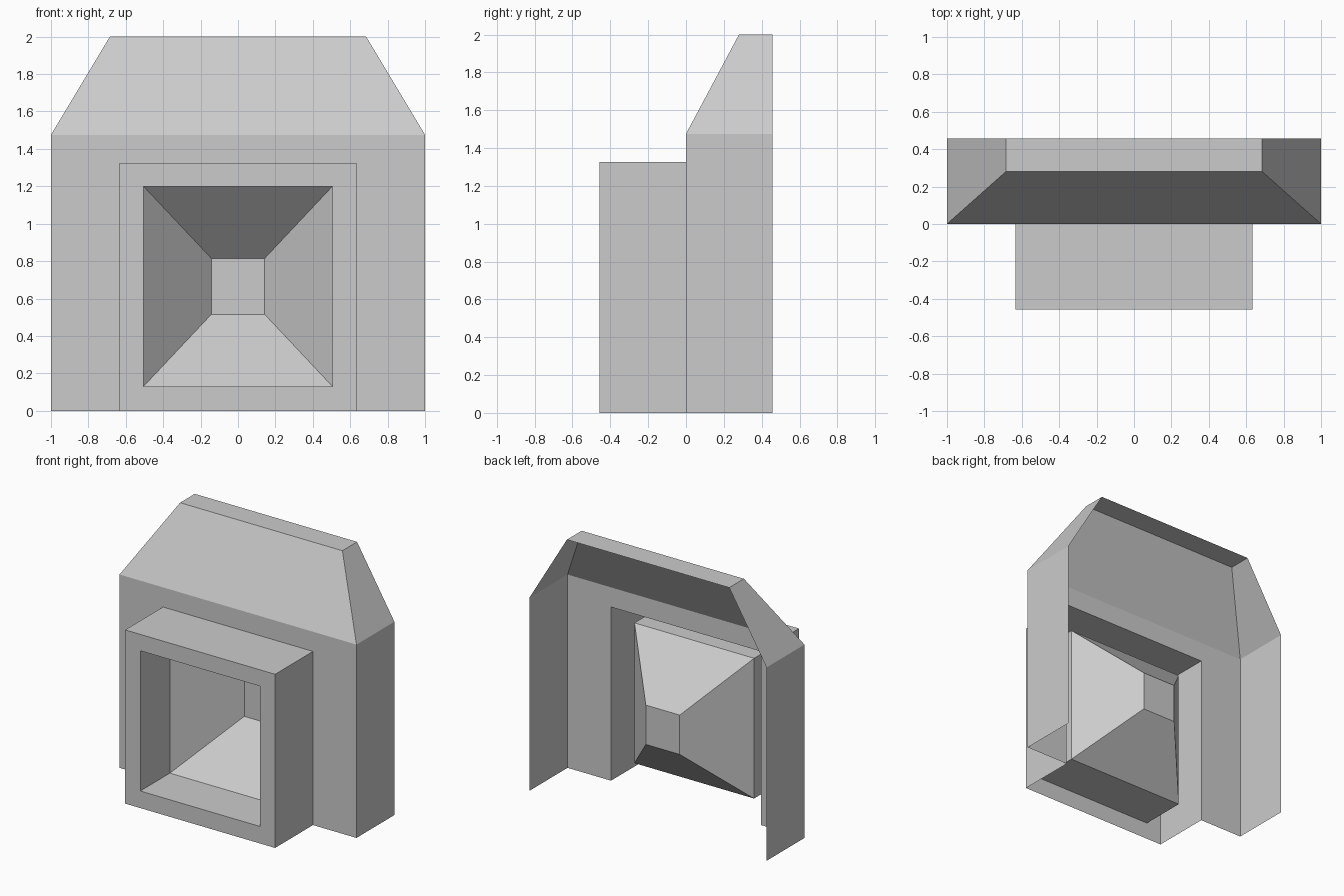
import bpy

if "Cube" in bpy.data.objects:
    bpy.data.objects.remove(bpy.data.objects["Cube"])

D = 0.457            # half depth
SHOULDER = 1.475     # height where the hood starts to slope
SX, SZ = 0.633, 1.325  # surround half width and height


def build(name, strips, faces=()):
    """Make an object from lofted strips (loops, closed, cap) and single faces."""
    verts, polys = [], []

    def add(points):
        start = len(verts)
        verts.extend(points)
        return list(range(start, len(verts)))

    for loops, closed, cap in strips:
        rings = [add(loop) for loop in loops]
        n = len(rings[0])
        for a, b in zip(rings, rings[1:]):
            for i in range(n if closed else n - 1):
                j = (i + 1) % n
                polys.append((a[i], a[j], b[j], b[i]))
        if cap:
            polys.append(rings[-1])
    for face in faces:
        polys.append(add(face))

    mesh = bpy.data.meshes.new(name)
    mesh.from_pydata(verts, [], polys)
    mesh.update()
    obj = bpy.data.objects.new(name, mesh)
    bpy.context.collection.objects.link(obj)
    return obj


def u_loop(w, y, z):
    return [(-w, D, z), (-w, y, z), (w, y, z), (w, D, z)]


def rect(w, y, z0, z1):
    return [(-w, y, z0), (w, y, z0), (w, y, z1), (-w, y, z1)]


def arch(w, y, h):
    return [(-w, y, 0), (-w, y, h), (w, y, h), (w, y, 0)]


# Sloping hood with flat top, open at the back
build("hood", [([u_loop(1, 0, SHOULDER), u_loop(0.685, 0.28, 2)], False, True)])

# Side walls and front wall, with a doorway-shaped gap behind the surround
side_walls = [([[(s * 1, D * (s < 0), 0), (s * 1, D * (s > 0), 0)],
                [(s * 1, D * (s < 0), SHOULDER), (s * 1, D * (s > 0), SHOULDER)]],
               False, False) for s in (-1, 1)]
front_wall = [([arch(1, 0, SHOULDER), arch(SX, 0, SZ)], False, False)]
# Reverse the profile direction so the front wall faces forward
front_wall = [([loop[::-1] for loop in front_wall[0][0]], False, False)]
build("chimney_body", side_walls + front_wall)

# Projecting surround: outer shell, open below and behind
build("surround", [([arch(SX, -D, SZ), arch(SX, 0, SZ)], False, False)])

# Front frame, straight throat and tapered firebox
build("firebox", [([rect(SX, -D, 0, SZ),
                    rect(0.505, -D, 0.13, 1.2),
                    rect(0.505, -0.10, 0.13, 1.2),
                    rect(0.143, 0.28, 0.515, 0.815)], True, True)])
